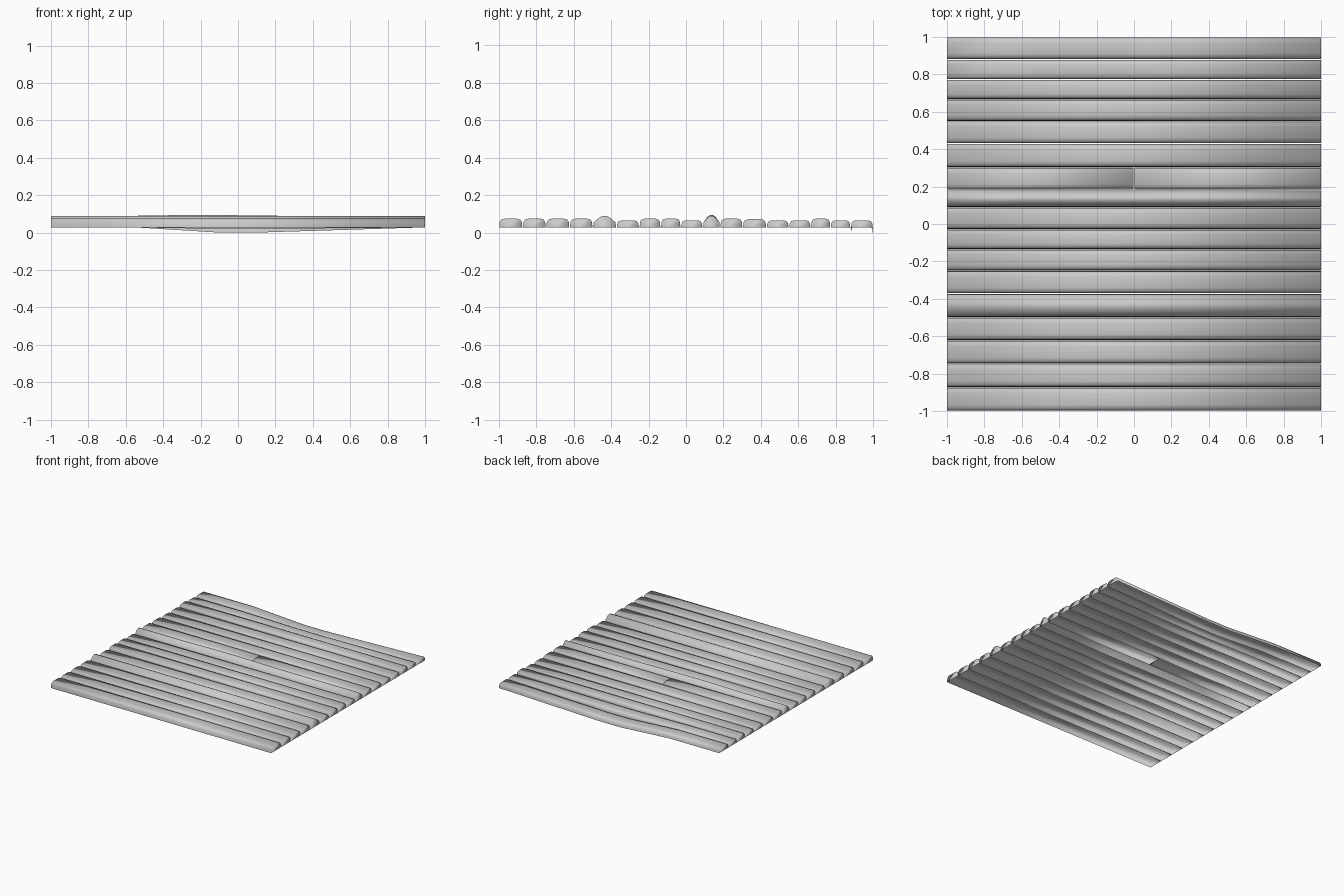
import bpy

if "Cube" in bpy.data.objects:
    bpy.data.objects.remove(bpy.data.objects["Cube"])

BASE = 0.028

# row boundaries across y, measured front to back
EDGES = [-1, -0.873, -0.748, -0.622, -0.498, -0.372, -0.25, -0.135, -0.028,
         0.09, 0.182, 0.303, 0.43, 0.55, 0.667, 0.772, 0.88, 1.0]
# top height of every plank
TOPS = [0.075, 0.075, 0.075, 0.075, 0.09, 0.066, 0.075, 0.075, 0.066,
        0.089, 0.075, 0.072, 0.066, 0.066, 0.075, 0.066, 0.066]
ROUND = {4, 9}            # log-like planks
SPLIT = 10                # plank sawn through at the middle
SAG = {15: 0.008, 16: 0.028}


def section(y0, y1, top, log):
    """Cross-section from front foot over the top to back foot."""
    w = y1 - y0
    if log:
        pts = [(0, BASE), (0.02, 0.055), (0.25, 0.079), (0.42, top),
               (0.58, top), (0.75, 0.079), (0.98, 0.055), (1, BASE)]
    else:
        pts = [(0, BASE), (0.02, top - 0.018), (0.09, top - 0.005), (0.25, top),
               (0.75, top), (0.91, top - 0.005), (0.98, top - 0.018), (1, BASE)]
    return [(y0 + u * w, z) for u, z in pts]


def plank(name, y0, y1, top, xs, log=False, sag=0.0, lift=0.0):
    """Open-bottomed plank shell running along x, with closed ends."""
    prof = section(y0 + 0.002, y1 - 0.002, top, log)
    n = len(prof)
    verts, faces = [], []
    for x in xs:
        drop = 0.0
        if sag:
            drop = sag * (1 - abs(x)) if x > 0 else sag * max(0, 1 - abs(x) / 0.55)
            if abs(x) <= 0.1:
                drop = sag
        rise = lift if abs(x + 0.2) < 0.15 else 0
        for y, z in prof:
            verts.append((x, y, z - drop + (rise if z > 0.07 else 0)))
    for i in range(len(xs) - 1):
        for j in range(n - 1):
            a = i * n + j
            faces.append((a, a + n, a + n + 1, a + 1))
    last = (len(xs) - 1) * n
    faces.append(tuple(range(n)))
    faces.append(tuple(last + j for j in reversed(range(n))))
    me = bpy.data.meshes.new(name)
    # flip so the top faces point up
    me.from_pydata(verts, [], [f[::-1] if verts[f[0]][0] > 9 else f for f in faces])
    me.update()
    if me.polygons[3].normal.z < 0:
        me.flip_normals()
    me.shade_smooth()
    ob = bpy.data.objects.new(name, me)
    bpy.context.collection.objects.link(ob)
    return ob


# rows of planks
for k, top in enumerate(TOPS):
    y0, y1 = EDGES[k], EDGES[k + 1]
    if k == SPLIT:
        plank("split_plank_left", y0, y1, top, [-1, -0.004])
        plank("split_plank_right", y0, y1, top, [0.004, 1])
        continue
    xs = [-1, 1]
    if k in SAG:
        xs = [-1, -0.55, -0.1, 0.1, 1]
    elif k == 9:
        xs = [-1, -0.6, -0.3, -0.1, 0.3, 1]
    plank(f"plank_{k + 1}", y0, y1, top, xs, k in ROUND, SAG.get(k, 0),
          0.005 if k == 9 else 0)
